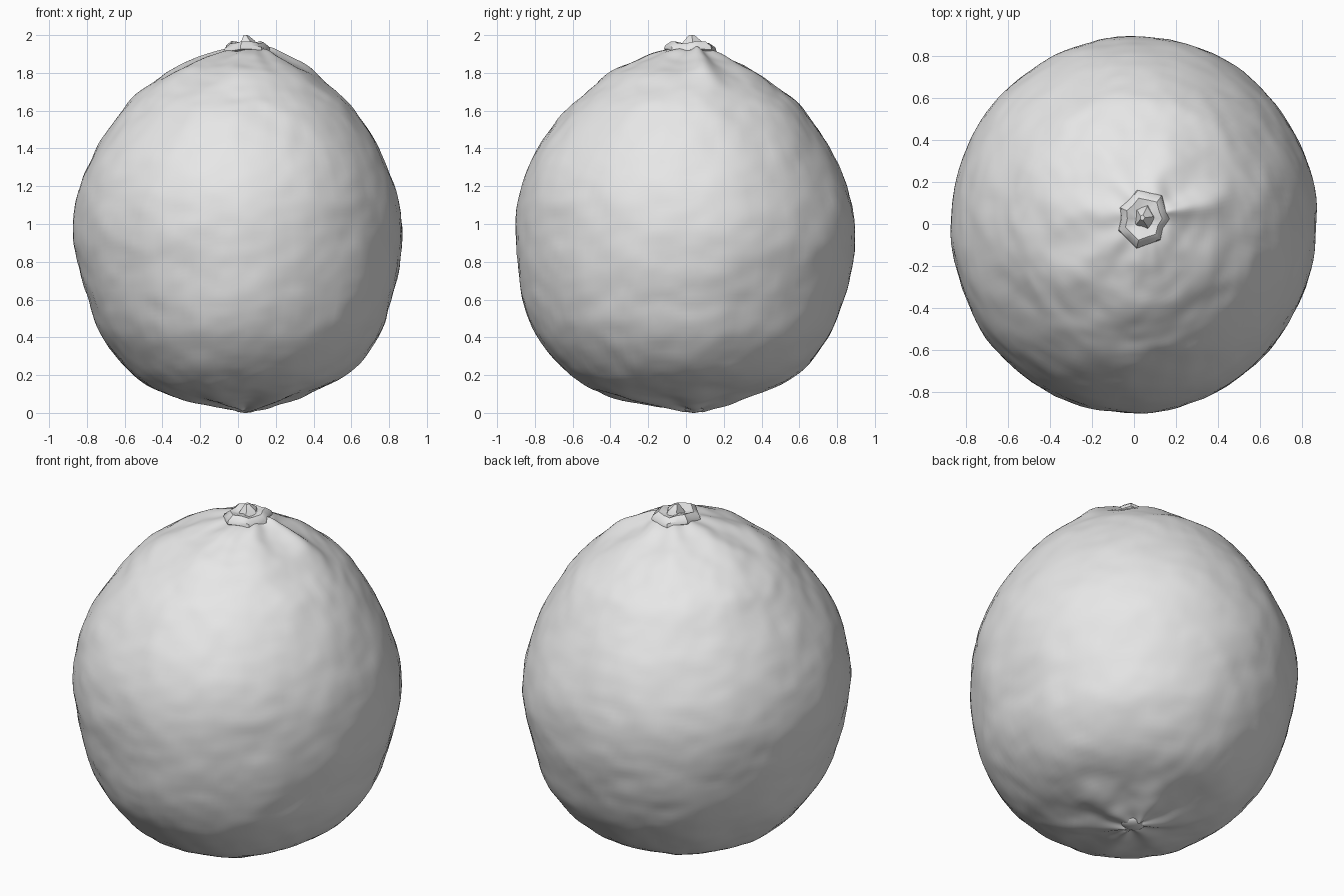
import bpy, bmesh, math
from mathutils import Vector, noise

cube = bpy.data.objects.get("Cube")
if cube:
    bpy.data.objects.remove(cube, do_unlink=True)

skin = bpy.data.materials.new("plain grey")
skin.use_nodes = True
GREY = (0.8, 0.8, 0.8, 1)
skin.diffuse_color = GREY
skin.node_tree.nodes["Principled BSDF"].inputs["Base Color"].default_value = GREY

# Profile rows: height, then reach towards -x, +x, -y, +y
PROFILE = [
    (0.015, 0.00, 0.06, 0.03, 0.09), (0.04, 0.16, 0.18, 0.18, 0.18),
    (0.10, 0.38, 0.37, 0.44, 0.36), (0.20, 0.55, 0.58, 0.62, 0.58),
    (0.40, 0.715, 0.745, 0.785, 0.755), (0.60, 0.80, 0.82, 0.86, 0.835),
    (0.80, 0.85, 0.86, 0.89, 0.885), (1.00, 0.87, 0.865, 0.90, 0.895),
    (1.20, 0.84, 0.83, 0.875, 0.85), (1.40, 0.755, 0.745, 0.79, 0.76),
    (1.60, 0.615, 0.615, 0.64, 0.63), (1.70, 0.53, 0.51, 0.53, 0.52),
    (1.80, 0.38, 0.385, 0.40, 0.385), (1.87, 0.23, 0.25, 0.24, 0.25),
    (1.92, 0.08, 0.17, 0.10, 0.15), (1.93, 0.0, 0.08, 0.0, 0.06)]
SEGMENTS, STEPS = 128, 8


def spline(a, b, c, d, t):
    """Smooth curve between b and c."""
    return 0.5 * (2*b + (c-a)*t + (2*a - 5*b + 4*c - d)*t*t + (3*b - a - 3*c + d)*t**3)


def rows():
    n = len(PROFILE)
    for i in range(n - 1):
        pts = [PROFILE[min(max(k, 0), n - 1)] for k in range(i - 1, i + 3)]
        for s in range(STEPS + (i == n - 2)):
            yield [spline(*col, s / STEPS) for col in zip(*pts)]


def lumps(p, a):
    """Dimpled peel, soft bulges and creases running out from both ends."""
    d = 0.010 * noise.noise(p * 2.6) + 0.007 * noise.noise(p * 6) + 0.004 * noise.noise(p * 13)
    top = math.exp(-((p.z - 1.84) / 0.11) ** 2)
    base = math.exp(-((p.z - 0.06) / 0.07) ** 2)
    ridge = math.exp(-((a - 0.3) / 0.16) ** 2) + 0.6 * math.exp(-((a - 5.1) / 0.2) ** 2)
    return d + top * (0.022 * ridge + 0.007 * math.sin(7 * a)) + base * 0.010 * math.sin(6 * a)


def make_object(name, bm):
    bmesh.ops.recalc_face_normals(bm, faces=bm.faces)
    mesh = bpy.data.meshes.new(name)
    bm.to_mesh(mesh)
    bm.free()
    mesh.materials.append(skin)
    obj = bpy.data.objects.new(name, mesh)
    bpy.context.collection.objects.link(obj)
    return obj


def skin_rings(bm, rings):
    """Bridge neighbouring rings and close both ends."""
    for lo, hi in zip(rings, rings[1:]):
        for j in range(len(lo)):
            k = (j + 1) % len(lo)
            bm.faces.new((lo[j], lo[k], hi[k], hi[j]))
    bm.faces.new(rings[0][::-1])
    bm.faces.new(rings[-1])


def shade(obj, degrees):
    bpy.ops.object.select_all(action='DESELECT')
    obj.select_set(True)
    bpy.context.view_layer.objects.active = obj
    bpy.ops.object.shade_smooth_by_angle(angle=math.radians(degrees))


# Fruit body
bm = bmesh.new()
rings = []
for z, left, right, front, back in rows():
    cx, cy = (right - left) / 2, (back - front) / 2
    rx, ry = (right + left) / 2, (back + front) / 2
    ring = []
    for j in range(SEGMENTS):
        a = math.tau * j / SEGMENTS
        p = Vector((cx + rx * math.cos(a), cy + ry * math.sin(a), z))
        out = Vector((p.x / 0.8, p.y / 0.8, (z - 0.97) / 0.95)).normalized()
        p += out * lumps(p, a)
        p.z = max(p.z, 0.003)
        ring.append(bm.verts.new(p))
    rings.append(ring)
skin_rings(bm, rings)
shade(make_object("fruit_body", bm), 60)

# Blossom end nub
bm = bmesh.new()
bmesh.ops.create_uvsphere(bm, u_segments=20, v_segments=10, radius=1)
for v in bm.verts:
    v.co = Vector((0.04 + 0.07 * v.co.x, 0.04 + 0.06 * v.co.y, 0.03 + 0.03 * v.co.z))
shade(make_object("blossom_end", bm), 60)

# Stem collar: rough seven-sided button with a rolled rim
SIDES = 14
bm = bmesh.new()
rings = []
for r, z in [(0.10, 1.90), (0.125, 1.92), (0.12, 1.94), (0.09, 1.962), (0.06, 1.955), (0.03, 1.95)]:
    ring = []
    for j in range(SIDES):
        a = math.tau * j / SIDES
        s = r * (1 + 0.07 * math.cos(7 * a) + 0.09 * math.cos(2 * a - 2.6))
        ring.append(bm.verts.new((0.045 + s * math.cos(a), 0.025 + s * math.sin(a),
                                  z + 0.007 * math.sin(3 * a))))
    rings.append(ring)
skin_rings(bm, rings)
shade(make_object("stem_collar", bm), 40)

# Stem stub: crooked broken tip
bm = bmesh.new()
rings = []
for r, z, x, y in [(0.055, 1.94, 0.05, 0.03), (0.04, 1.97, 0.05, 0.035), (0.012, 2.0, 0.04, 0.03)]:
    rings.append([bm.verts.new((x + r * math.cos(math.tau * j / 5),
                                y + 1.2 * r * math.sin(math.tau * j / 5), z)) for j in range(5)])
skin_rings(bm, rings)
shade(make_object("stem_stub", bm), 30)
